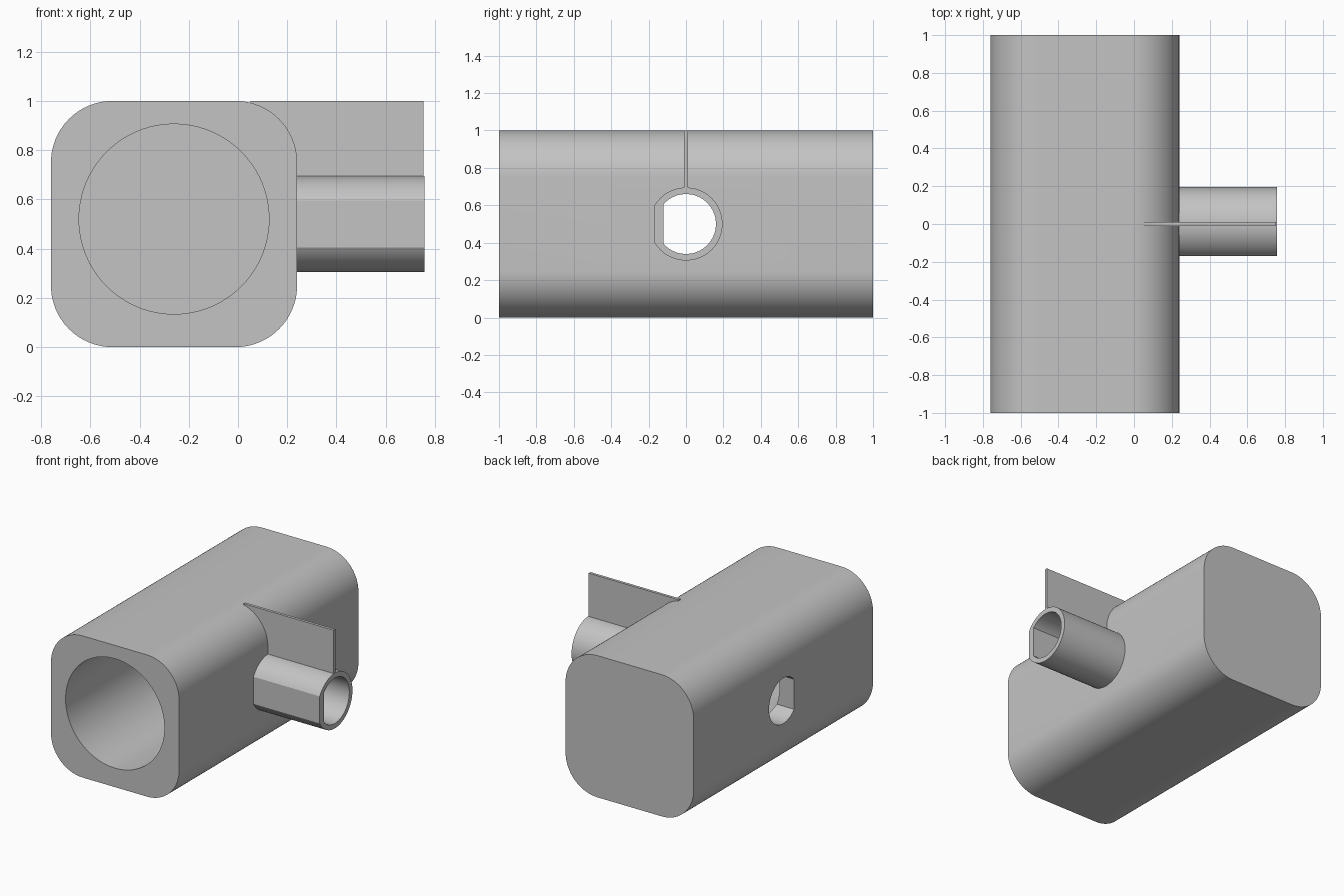
import bpy
import bmesh
from math import radians, sin, cos, acos, pi

old = bpy.data.objects.get("Cube")
if old:
    bpy.data.objects.remove(old, do_unlink=True)

grey = bpy.data.materials.new("plain_grey")
grey.use_nodes = True
colour = (0.55, 0.55, 0.55, 1)
grey.diffuse_color = colour
grey.node_tree.nodes["Principled BSDF"].inputs["Base Color"].default_value = colour


def arc(cx, cy, r, start, end, steps):
    return [(cx + r * cos(start + (end - start) * i / steps),
             cy + r * sin(start + (end - start) * i / steps)) for i in range(steps + 1)]


def d_profile(r, flat):
    """Circle around the cross axis, cut flat on its front side."""
    a = acos(-flat / r)
    return arc(0, 0.5, r, -a, a, 80)


def prism(name, points, axis, start, end):
    """Extrude a profile along x (points are y, z) or y (points are x, z)."""
    bm = bmesh.new()
    place = (lambda p, t: (t, p[0], p[1])) if axis == "x" else (lambda p, t: (p[0], t, p[1]))
    rings = [[bm.verts.new(place(p, t)) for p in points] for t in (start, end)]
    n = len(points)
    for ring in rings:
        bm.faces.new(ring)
    for i in range(n):
        j = (i + 1) % n
        bm.faces.new((rings[0][i], rings[0][j], rings[1][j], rings[1][i]))
    bmesh.ops.recalc_face_normals(bm, faces=bm.faces[:])
    mesh = bpy.data.meshes.new(name)
    bm.to_mesh(mesh)
    bm.free()
    mesh.materials.append(grey)
    obj = bpy.data.objects.new(name, mesh)
    bpy.context.collection.objects.link(obj)
    return obj


def cut(obj, cutters):
    for cutter in cutters:
        mod = obj.modifiers.new("cut", "BOOLEAN")
        mod.operation = "DIFFERENCE"
        mod.solver = "EXACT"
        mod.object = cutter
    bpy.context.view_layer.update()
    graph = bpy.context.evaluated_depsgraph_get()
    mesh = bpy.data.meshes.new_from_object(obj.evaluated_get(graph))
    obj.modifiers.clear()
    obj.data = mesh


# Rounded block
R = 0.25
corners = [(0.24 - R, 1 - R), (-0.76 + R, 1 - R), (-0.76 + R, R), (0.24 - R, R)]
outline = []
for k, (cx, cz) in enumerate(corners):
    outline += arc(cx, cz, R, k * pi / 2, (k + 1) * pi / 2, 20)
body = prism("body", outline, "y", -1, 1)

# Side tube and the thin fin standing on it
tube = prism("side_tube", d_profile(0.195, 0.17), "x", 0.2, 0.757)
fin = prism("fin", [(0.05, 0.98), (0.2, 0.68), (0.753, 0.68), (0.753, 1), (0.05, 1)],
            "y", -0.01, 0.01)

# Blind front bore and the cross hole through block and tube
bore = prism("bore_cutter", arc(-0.26, 0.52, 0.386, 0, 2 * pi, 96)[:-1], "y", -1.2, 0.88)
cross = prism("cross_cutter", d_profile(0.16, 0.12), "x", -1, 1)
cut(body, [bore, cross])
cut(tube, [cross])
for cutter in (bore, cross):
    bpy.data.objects.remove(cutter, do_unlink=True)

# Smooth the curved walls, keep the rims and flats crisp
bpy.ops.object.select_all(action="DESELECT")
for obj in (body, tube):
    obj.select_set(True)
bpy.context.view_layer.objects.active = body
bpy.ops.object.shade_smooth_by_angle(angle=radians(20))
